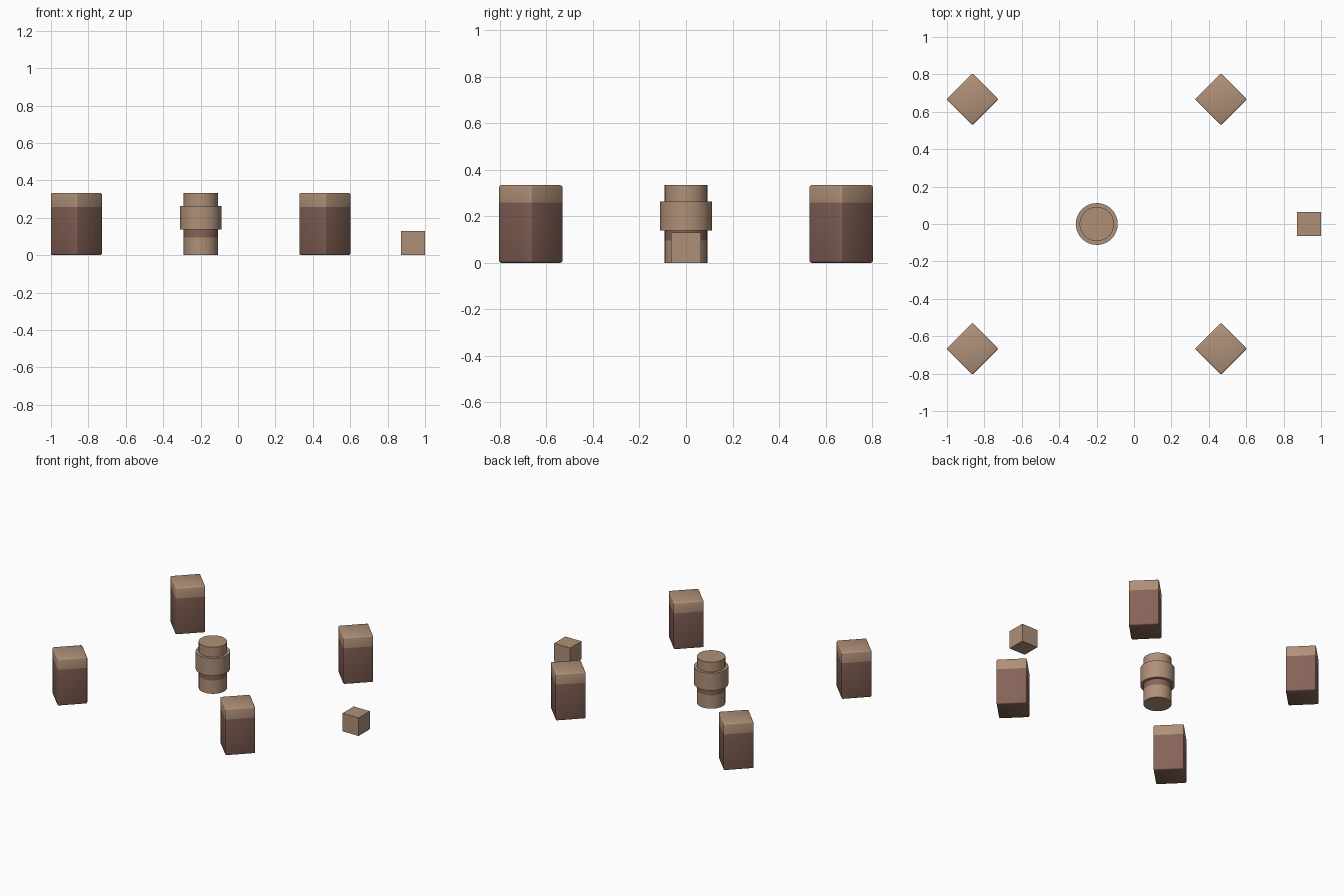
import bpy, bmesh, math
from mathutils import Matrix

if "Cube" in bpy.data.objects:
    bpy.data.objects.remove(bpy.data.objects["Cube"])


def material(name, rgb):
    m = bpy.data.materials.new(name)
    m.diffuse_color = (*rgb, 1)
    m.use_nodes = True
    m.node_tree.nodes["Principled BSDF"].inputs["Base Color"].default_value = m.diffuse_color
    return m


tan = material("tan", (0.43, 0.28, 0.19))
brown = material("dark_brown", (0.24, 0.127, 0.098))


def finish(name, bm, loc, mats, angle=None):
    bmesh.ops.recalc_face_normals(bm, faces=bm.faces)
    me = bpy.data.meshes.new(name)
    bm.to_mesh(me)
    bm.free()
    for m in mats:
        me.materials.append(m)
    ob = bpy.data.objects.new(name, me)
    bpy.context.collection.objects.link(ob)
    ob.location = loc
    if angle:
        bpy.ops.object.select_all(action='DESELECT')
        ob.select_set(True)
        bpy.context.view_layer.objects.active = ob
        bpy.ops.object.shade_smooth_by_angle(angle=math.radians(angle))
    return ob


def box(width, height):
    bm = bmesh.new()
    bmesh.ops.create_cube(bm, size=1, matrix=Matrix.Translation((0, 0, height / 2))
                          @ Matrix.Diagonal((width, width, height, 1)))
    return bm


def corner_post(name, x, y):
    # diamond-turned block with soft edges and a tan cap band
    bm = box(0.197, 0.333)
    bmesh.ops.bevel(bm, geom=bm.edges[:], offset=0.008, segments=2,
                    profile=0.5, affect='EDGES')
    bmesh.ops.rotate(bm, verts=bm.verts, matrix=Matrix.Rotation(math.pi / 4, 3, 'Z'))
    bmesh.ops.bisect_plane(bm, geom=bm.verts[:] + bm.edges[:] + bm.faces[:],
                           plane_co=(0, 0, 0.258), plane_no=(0, 0, 1))
    for f in bm.faces:
        f.material_index = 0 if f.calc_center_median().z > 0.258 else 1
    finish(name, bm, (x, y, 0), [tan, brown], 50)


for sx, x in (("left", -0.864), ("right", 0.465)):
    for sy, y in (("front", -0.667), ("back", 0.667)):
        corner_post(f"{sy}_{sx}_post", x, y)

# central round pillar: lathe profile with a wide collar and dark neck
profile = [(0.092, 0), (0.092, 0.095), (0.092, 0.138), (0.112, 0.138),
           (0.112, 0.263), (0.092, 0.263), (0.092, 0.333)]
N = 32
bm = bmesh.new()
rings = [[bm.verts.new((r * math.cos(2 * math.pi * i / N), r * math.sin(2 * math.pi * i / N), z))
          for i in range(N)] for r, z in profile]
for k, (a, b) in enumerate(zip(rings, rings[1:])):
    for i in range(N):
        j = (i + 1) % N
        f = bm.faces.new((a[i], a[j], b[j], b[i]))
        f.material_index = 1 if k == 1 else 0
bm.faces.new(rings[0][::-1])
bm.faces.new(rings[-1])
finish("collared_pillar", bm, (-0.199, 0, 0), [tan, brown], 35)

# small loose cube
finish("small_cube", box(0.127, 0.129), (0.9355, 0, 0), [tan])
